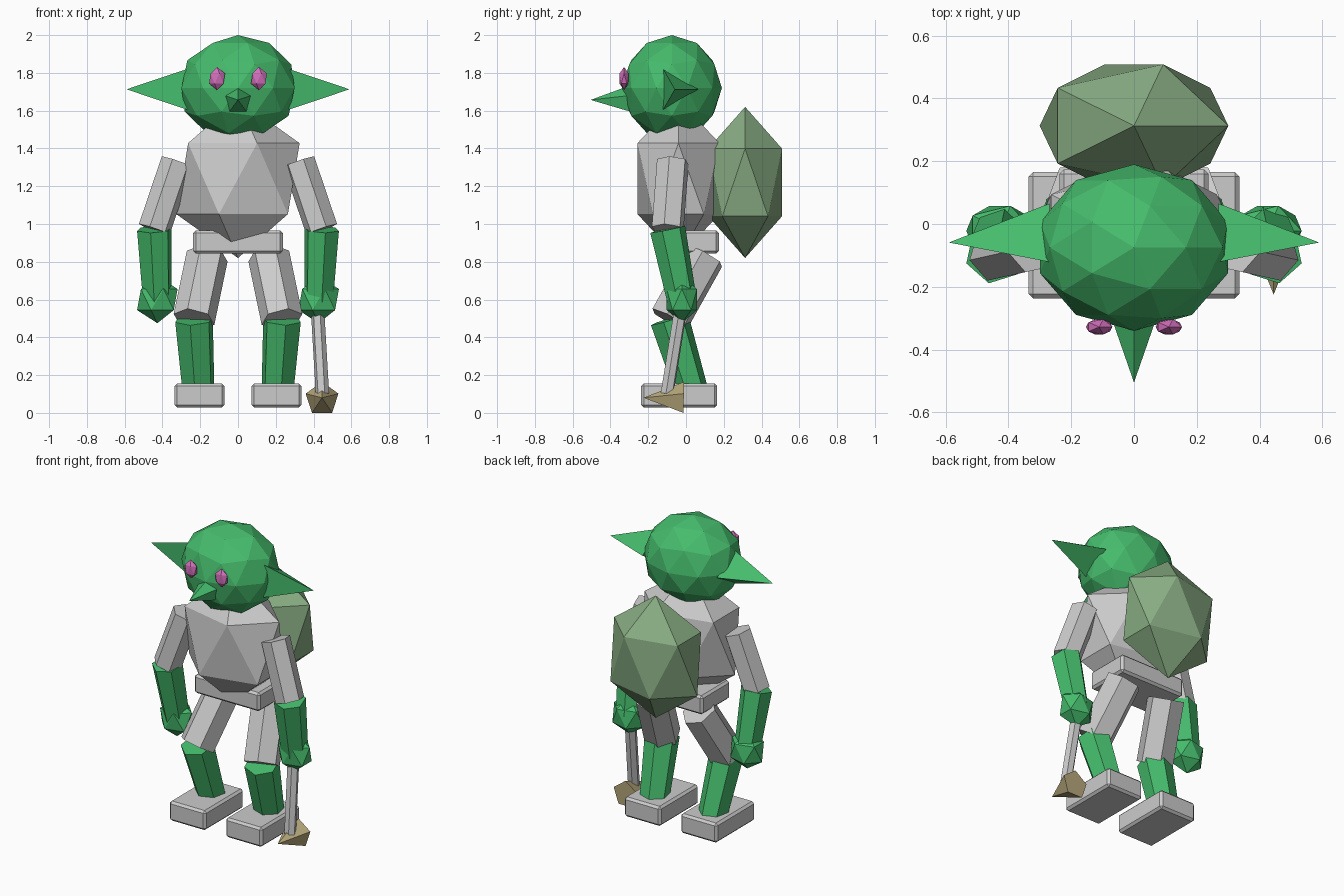
import bpy
from math import pi
from mathutils import Vector, Matrix

if "Cube" in bpy.data.objects:
    bpy.data.objects.remove(bpy.data.objects["Cube"])


def material(name, rgb):
    m = bpy.data.materials.new(name)
    m.diffuse_color = (*rgb, 1)
    m.use_nodes = True
    m.node_tree.nodes["Principled BSDF"].inputs["Base Color"].default_value = m.diffuse_color
    return m


GREEN = material("green skin", (0.06, 0.5, 0.15))
PINK = material("pink eyes", (0.65, 0.16, 0.5))
OLIVE = material("olive cloth", (0.25, 0.42, 0.23))
OCHRE = material("ochre stone", (0.48, 0.4, 0.2))


def finish(name, mat):
    ob = bpy.context.object
    ob.name = name
    if mat:
        ob.data.materials.append(mat)
    return ob


def ball(name, loc, radii, mat=None, subdiv=1):
    """Faceted icosphere with separate radii."""
    bpy.ops.mesh.primitive_ico_sphere_add(subdivisions=subdiv, radius=1, location=loc)
    bpy.context.object.scale = radii
    return finish(name, mat)


def limb(name, a, b, r1, r2, mat=None, sides=6, roll=0):
    """Tapered prism or spike from point a to point b."""
    a, b = Vector(a), Vector(b)
    d = b - a
    bpy.ops.mesh.primitive_cone_add(vertices=sides, radius1=r1, radius2=r2, depth=d.length)
    ob = finish(name, mat)
    rot = d.to_track_quat('Z', 'Y').to_matrix().to_4x4() @ Matrix.Rotation(roll, 4, 'Z')
    ob.matrix_world = Matrix.Translation((a + b) / 2) @ rot
    return ob


def block(name, loc, size, bevel=0.014):
    """Box with small chamfers."""
    bpy.ops.mesh.primitive_cube_add(size=1, location=loc)
    ob = finish(name, None)
    ob.data.transform(Matrix.Diagonal((*size, 1)))
    mod = ob.modifiers.new("chamfer", 'BEVEL')
    mod.width, mod.segments = bevel, 1
    return ob


# Body, head and pack
ball("torso", (0, -0.04, 1.24), (0.365, 0.255, 0.42))
block("pelvis", (0, 0.027, 0.905), (0.474, 0.294, 0.122))
ball("head", (0, -0.075, 1.72), (0.315, 0.265, 0.28), GREEN, 2)
limb("nose", (0, -0.3, 1.657), (0, -0.505, 1.657), 0.075, 0, GREEN, 5)
ball("backpack", (0, 0.313, 1.22), (0.336, 0.23, 0.4), OLIVE)

# Paired parts
for s, side in ((-1, "left"), (1, "right")):
    ball(side + "_eye", (s * 0.111, -0.328, 1.77), (0.047, 0.028, 0.061), PINK)
    limb(side + "_ear", (s * 0.27, -0.059, 1.713), (s * 0.59, -0.059, 1.713),
         0.124, 0, GREEN, 3, -s * pi / 2)

    shoulder, elbow = (s * 0.322, -0.07, 1.33), (s * 0.443, -0.097, 0.972)
    wrist = (s * 0.427, -0.022, 0.6)
    limb(side + "_upper_arm", shoulder, elbow, 0.088, 0.088)
    limb(side + "_forearm", elbow, wrist, 0.096, 0.08, GREEN)
    ball(side + "_hand", wrist, (0.12, 0.094, 0.125), GREEN)

    hip, knee = (s * 0.163, 0.1, 0.83), (s * 0.233, -0.087, 0.495)
    ankle = (s * 0.208, 0.035, 0.1)
    limb(side + "_thigh", hip, knee, 0.112, 0.112)
    limb(side + "_shin", knee, ankle, 0.105, 0.088, GREEN)
    block(side + "_foot", (s * 0.204, -0.036, 0.092), (0.264, 0.402, 0.128))

# Hand tool on one side
limb("tool_shaft", (0.418, -0.02, 0.6), (0.447, -0.1, 0.1), 0.036, 0.036)
limb("tool_spike", (0.445, -0.012, 0.074), (0.445, -0.225, 0.08), 0.091, 0, OCHRE, 5)
